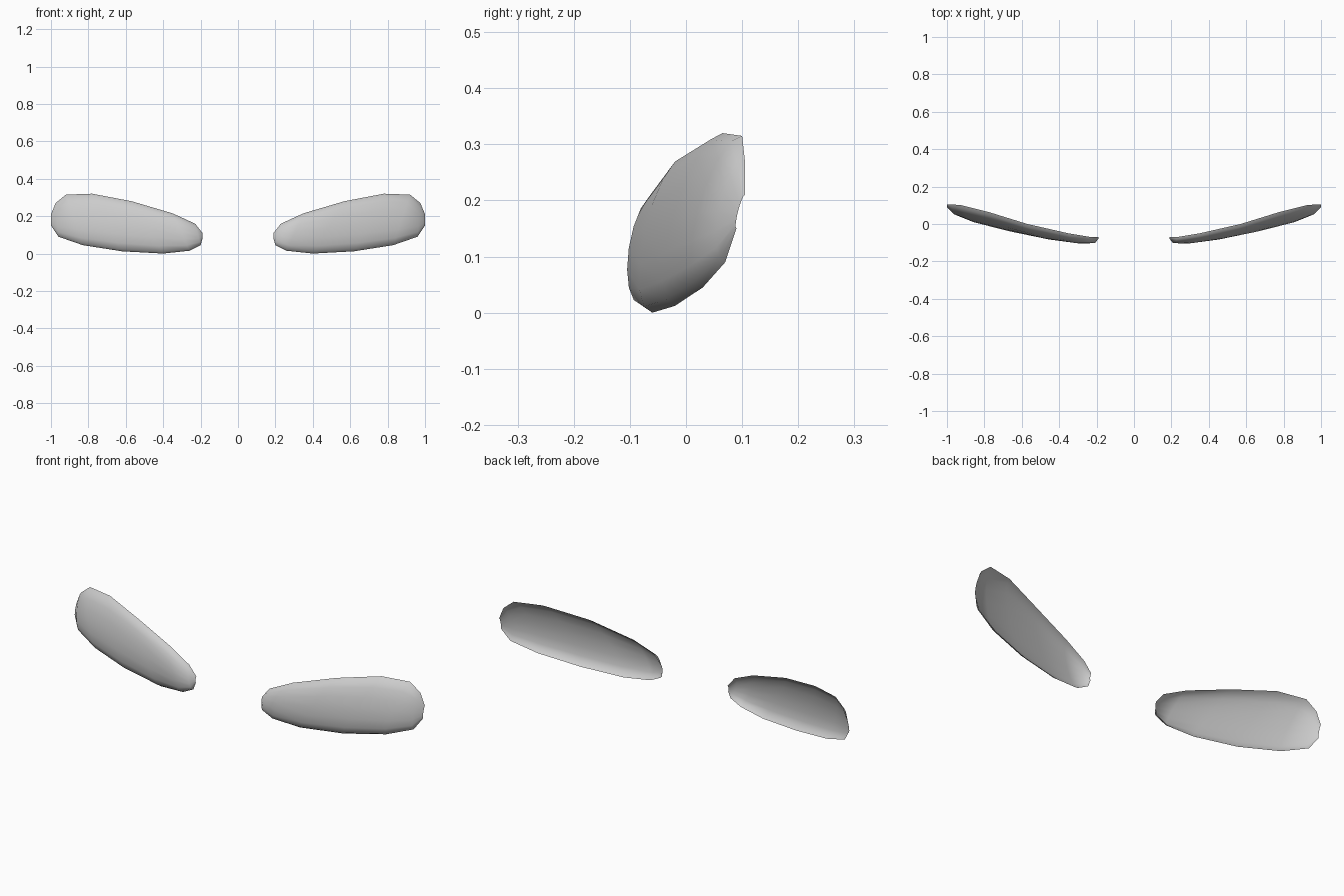
import bpy
import math
from mathutils import Vector

cube = bpy.data.objects.get("Cube")
if cube:
    bpy.data.objects.remove(cube, do_unlink=True)

# Single light grey material
grey = bpy.data.materials.new("light grey")
grey.use_nodes = True
colour = (0.6, 0.6, 0.6, 1)
grey.diffuse_color = colour
grey.node_tree.nodes["Principled BSDF"].inputs["Base Color"].default_value = colour

# Stations from inner to outer end: upper rim point, lower rim point, bulge depth
STATIONS = [
    ((0.19, -0.07, 0.11), (0.19, -0.075, 0.08), 0.005),
    ((0.23, -0.07, 0.16), (0.20, -0.08, 0.045), 0.027),
    ((0.35, -0.05, 0.215), (0.26, -0.08, 0.015), 0.037),
    ((0.57, 0.0, 0.28), (0.40, -0.06, 0.0), 0.045),
    ((0.78, 0.065, 0.32), (0.62, -0.02, 0.012), 0.048),
    ((0.92, 0.1, 0.315), (0.83, 0.03, 0.045), 0.045),
    ((0.975, 0.105, 0.27), (0.96, 0.07, 0.09), 0.03),
    ((1.0, 0.105, 0.21), (1.0, 0.09, 0.15), 0.005),
]
ROWS = 8


def brow(name, side):
    """Open curved shell, convex toward the front and hollow behind."""
    verts, faces = [], []
    for top, bottom, depth in STATIONS:
        for r in range(ROWS + 1):
            angle = math.pi * r / ROWS
            t = (1 - math.cos(angle)) / 2
            p = Vector(top).lerp(Vector(bottom), t)
            p.y -= depth * math.sin(angle)
            verts.append((p.x * side, p.y, p.z))
    n = ROWS + 1
    for s in range(len(STATIONS) - 1):
        for r in range(ROWS):
            a = s * n + r
            quad = (a, a + 1, a + n + 1, a + n)
            faces.append(quad if side > 0 else quad[::-1])
    mesh = bpy.data.meshes.new(name)
    mesh.from_pydata(verts, [], faces)
    mesh.materials.append(grey)
    mesh.shade_smooth()
    obj = bpy.data.objects.new(name, mesh)
    bpy.context.collection.objects.link(obj)


brow("left_eyebrow", 1)
brow("right_eyebrow", -1)
